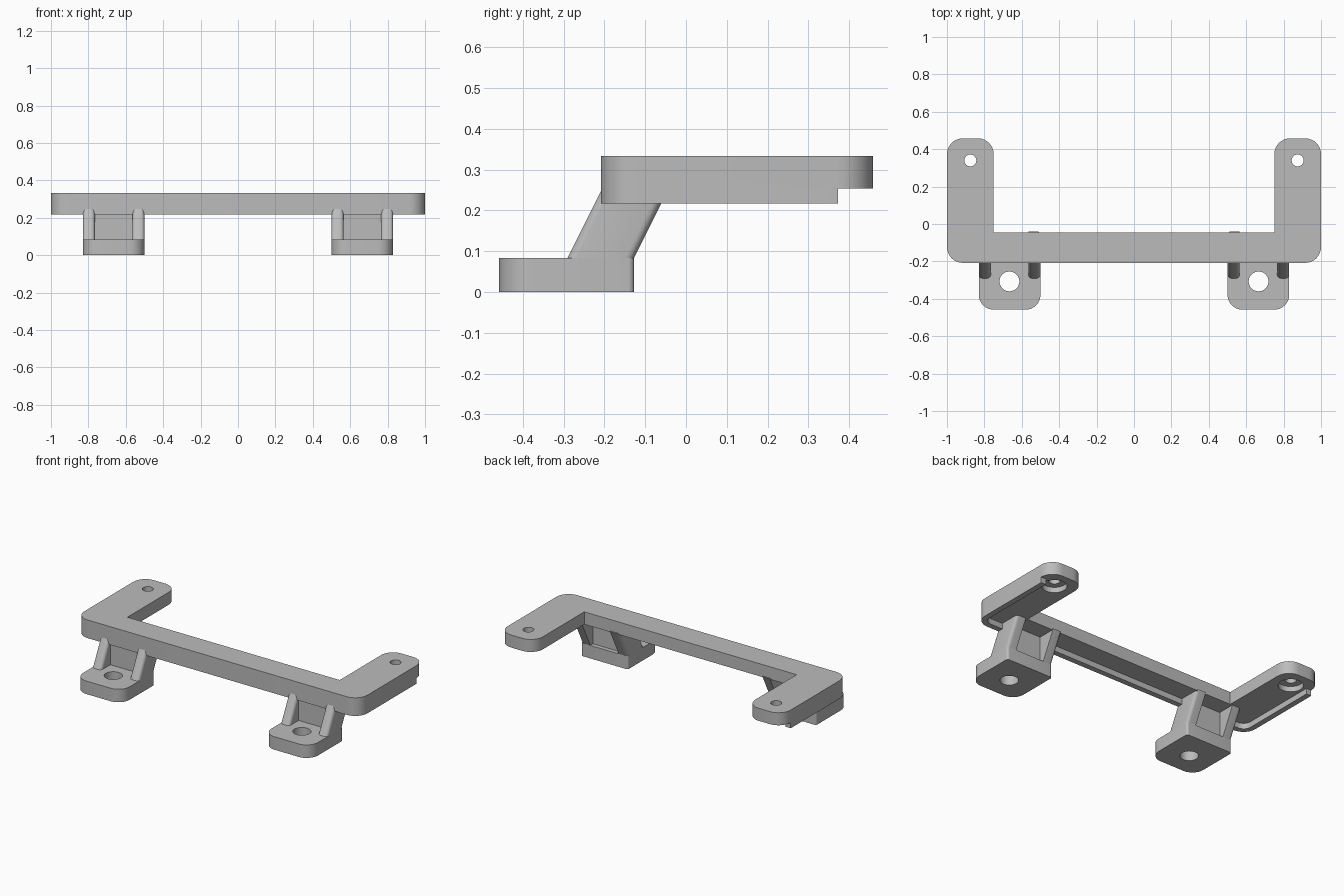
import bpy, bmesh, math
from mathutils import Vector

if "Cube" in bpy.data.objects:
    bpy.data.objects.remove(bpy.data.objects["Cube"], do_unlink=True)

GREY = (0.5, 0.5, 0.5, 1.0)
mat = bpy.data.materials.new("plain_grey")
mat.use_nodes = True
mat.diffuse_color = GREY
mat.node_tree.nodes["Principled BSDF"].inputs["Base Color"].default_value = GREY


def rounded(corners, steps=8):
    """Outline from (x, y, radius) corners, each right angle rounded by its radius."""
    pts = []
    for i, (x, y, r) in enumerate(corners):
        p = Vector((x, y))
        if r == 0:
            pts.append(p)
            continue
        a = (Vector(corners[i - 1][:2]) - p).normalized() * r
        b = (Vector(corners[(i + 1) % len(corners)][:2]) - p).normalized() * r
        for k in range(steps + 1):
            t = math.pi / 2 * k / steps
            pts.append(p + a * (1 - math.sin(t)) + b * (1 - math.cos(t)))
    return pts


def circle(cx, cy, r, n=32):
    return [Vector((cx + r * math.cos(2 * math.pi * k / n),
                    cy + r * math.sin(2 * math.pi * k / n))) for k in range(n)]


def extrude(name, pts, lo, hi, axis="z", bevel=None, width=0.0):
    """Extrude an outline along z (xy outline) or x (yz outline)."""
    bm = bmesh.new()
    place = (lambda p: (p[0], p[1], lo)) if axis == "z" else (lambda p: (lo, p[0], p[1]))
    face = bm.faces.new([bm.verts.new(place(p)) for p in pts])
    new = bmesh.ops.extrude_face_region(bm, geom=[face])["geom"]
    move = (0, 0, hi - lo) if axis == "z" else (hi - lo, 0, 0)
    bmesh.ops.translate(bm, vec=move,
                        verts=[g for g in new if isinstance(g, bmesh.types.BMVert)])
    if bevel:
        edges = [e for e in bm.edges if bevel(e)]
        bmesh.ops.bevel(bm, geom=edges, offset=width, segments=5, profile=0.5,
                        affect="EDGES")
    bmesh.ops.recalc_face_normals(bm, faces=bm.faces)
    mesh = bpy.data.meshes.new(name)
    bm.to_mesh(mesh)
    bm.free()
    mesh.materials.append(mat)
    ob = bpy.data.objects.new(name, mesh)
    bpy.context.collection.objects.link(ob)
    return ob


def activate(ob):
    bpy.ops.object.select_all(action="DESELECT")
    ob.select_set(True)
    bpy.context.view_layer.objects.active = ob


def cut(ob, cutter):
    activate(ob)
    mod = ob.modifiers.new("cut", "BOOLEAN")
    mod.operation = "DIFFERENCE"
    mod.solver = "EXACT"
    mod.object = cutter
    bpy.ops.object.modifier_apply(modifier=mod.name)
    bpy.data.objects.remove(cutter, do_unlink=True)


def smooth(ob):
    activate(ob)
    bpy.ops.object.shade_smooth_by_angle(angle=math.radians(30))


# U-shaped frame
R, LIP = 0.085, 0.035
FRONT, BACK, LIP_END = -0.208, 0.458, 0.372
frame = extrude("frame", rounded([
    (-1, FRONT, R), (1, FRONT, R), (1, BACK, R), (0.75, BACK, R),
    (0.75, -0.045, 0), (-0.75, -0.045, 0), (-0.75, BACK, R), (-1, BACK, R)]),
    0.217, 0.333)

# hollow underside, leaving a thin lip along the outer edge
IN = 1 - LIP
cut(frame, extrude("underside_cutter", rounded([
    (-IN, FRONT + LIP, R - LIP), (IN, FRONT + LIP, R - LIP), (IN, LIP_END, 0),
    (1.1, LIP_END, 0), (1.1, 0.6, 0), (-1.1, 0.6, 0), (-1.1, LIP_END, 0),
    (-IN, LIP_END, 0)]), 0.1, 0.253))

# screw holes with wider recesses underneath
for s in (1, -1):
    cut(frame, extrude("hole_cutter", circle(0.875 * s, 0.34, 0.032), 0.1, 0.5))
    cut(frame, extrude("recess_cutter", circle(0.875 * s, 0.34, 0.072), 0.1, 0.287))
smooth(frame)

# slanted rib profile in y, z
RIB = [(-0.291, 0.082), (-0.128, 0.082), (-0.039, 0.26), (-0.202, 0.26)]


def rib_edges(outer_x):
    """Slanted edges: both at the front, only the outer one at the back."""
    def test(e):
        a, b = e.verts[0].co, e.verts[1].co
        if abs(a.z - b.z) < 0.01:
            return False
        front = (a.y + b.y) / 2 < -0.16
        return front or abs(a.x - outer_x) < 0.001
    return test


# mounting brackets
for s, side in ((1, "left"), (-1, "right")):
    x0, x1 = sorted((0.5 * s, 0.83 * s))
    foot = extrude(side + "_foot", rounded([
        (x0, -0.458, 0.08), (x1, -0.458, 0.08),
        (x1, -0.127, 0.015), (x0, -0.127, 0.015)]), 0, 0.083)
    cut(foot, extrude("bolt_cutter", circle(0.666 * s, -0.307, 0.053), -0.1, 0.2))
    smooth(foot)
    for tag, a, b, outer in (("a", x0, x0 + 0.065, x0), ("b", x1 - 0.065, x1, x1)):
        smooth(extrude(side + "_rib_" + tag, RIB, a, b, "x", rib_edges(outer), 0.02))
    # upright web between the ribs
    extrude(side + "_web", [(x0 + 0.05, -0.195), (x1 - 0.05, -0.195),
                            (x1 - 0.05, -0.155), (x0 + 0.05, -0.155)], 0.08, 0.26)
